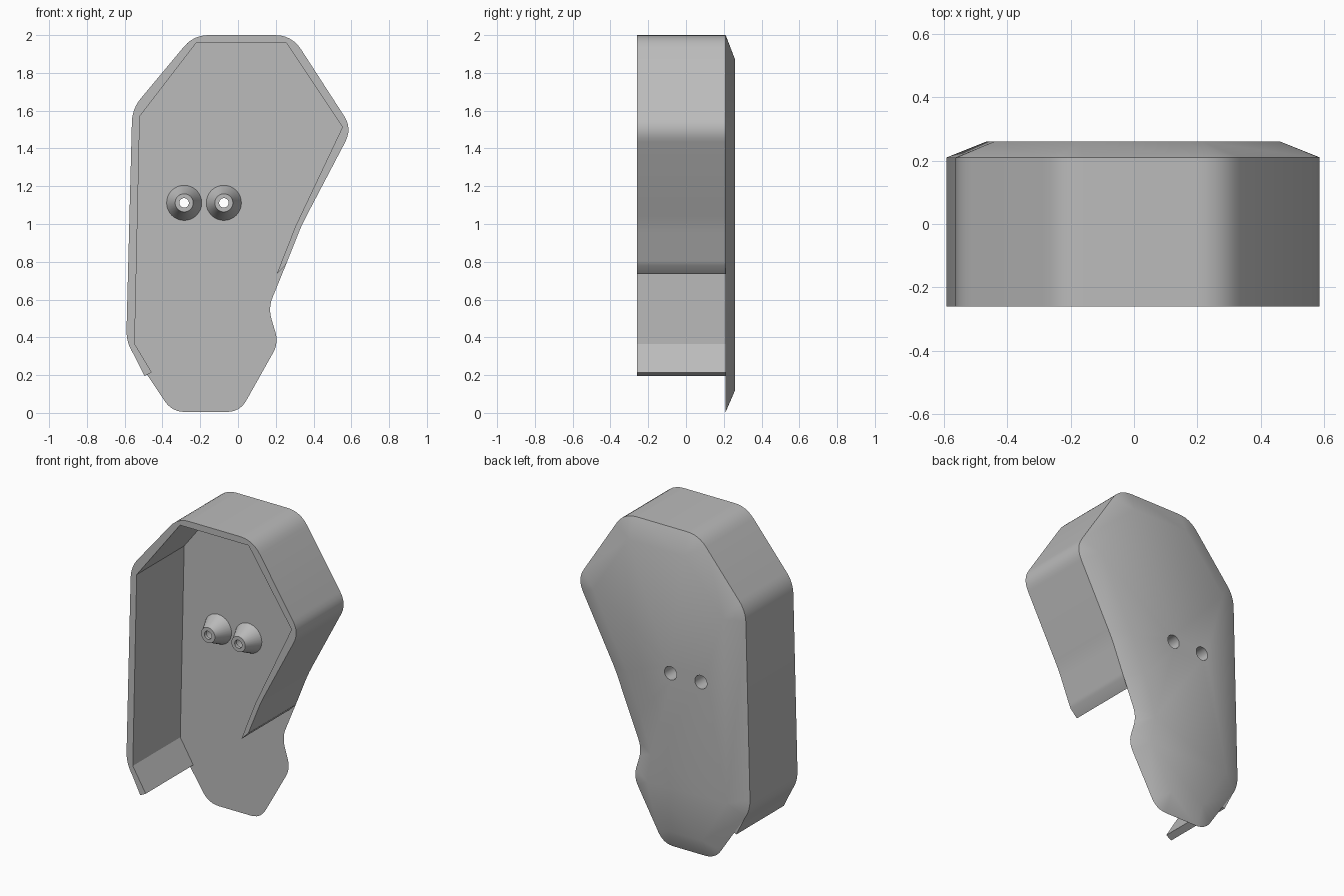
import bpy, bmesh, math
from mathutils import Vector

if "Cube" in bpy.data.objects:
    bpy.data.objects.remove(bpy.data.objects["Cube"])

grey = bpy.data.materials.new("plain_grey")
grey.use_nodes = True
grey.diffuse_color = (0.5, 0.5, 0.5, 1)
grey.node_tree.nodes["Principled BSDF"].inputs["Base Color"].default_value = (0.5, 0.5, 0.5, 1)

FRONT, SEAM, BACK = -0.26, 0.21, 0.26
HOLES = [(-0.285, 1.112), (-0.075, 1.112)]
SIDES = 32


def finish(name, bm):
    bmesh.ops.recalc_face_normals(bm, faces=bm.faces[:])
    mesh = bpy.data.meshes.new(name)
    bm.to_mesh(mesh)
    bm.free()
    mesh.materials.append(grey)
    obj = bpy.data.objects.new(name, mesh)
    bpy.context.collection.objects.link(obj)
    bpy.ops.object.select_all(action='DESELECT')
    obj.select_set(True)
    bpy.context.view_layer.objects.active = obj
    bpy.ops.object.shade_smooth_by_angle(angle=math.radians(30))
    return obj


def rounded(prev, corner, nxt, radius, steps=6):
    """Points of a curved corner in the x, z plane."""
    p, c, n = Vector(prev), Vector(corner), Vector(nxt)
    if radius == 0:
        return [c]
    a = c + (p - c).normalized() * radius
    b = c + (n - c).normalized() * radius
    ts = [i / steps for i in range(steps + 1)]
    return [a * (1 - t) ** 2 + c * 2 * t * (1 - t) + b * t * t for t in ts]


def circle(center, radius):
    return [Vector((center[0] + radius * math.cos(2 * math.pi * i / SIDES),
                    center[1] + radius * math.sin(2 * math.pi * i / SIDES)))
            for i in range(SIDES)]


def ring(bm, points, y):
    return [bm.verts.new((p[0], y, p[1])) for p in points]


def loop_edges(bm, verts):
    return [bm.edges.get((a, b)) or bm.edges.new((a, b))
            for a, b in zip(verts, verts[1:] + verts[:1])]


def bridge(bm, a, b):
    for i in range(len(a)):
        j = (i + 1) % len(a)
        bm.faces.new((a[i], a[j], b[j], b[i]))


# Outline corners: outer position, bevelled inner position, corner radius
corners = [
    ((-0.35, 0.005), (-0.29, 0.12), 0.07),
    ((0.01, 0.005), (-0.06, 0.12), 0.07),
    ((0.215, 0.37), (0.09, 0.39), 0.06),
    ((0.16, 0.555), (0.06, 0.57), 0.06),
    ((0.26, 0.80), (0.14, 0.82), 0.035),
    ((0.34, 1.0), (0.23, 1.04), 0.05),
    ((0.605, 1.505), (0.46, 1.495), 0.08),
    ((0.285, 2.0), (0.215, 1.87), 0.09),
    ((-0.235, 2.0), (-0.17, 1.87), 0.08),
    ((-0.56, 1.61), (-0.44, 1.55), 0.07),
    ((-0.592, 0.37), (-0.465, 0.40), 0.07),
]
count = len(corners)
arcs = [rounded(corners[i - 1][0], corners[i][0], corners[(i + 1) % count][0], corners[i][2])
        for i in range(count)]

# Back plate: flat inside, bevelled outside, pierced by two holes
bm = bmesh.new()
rim_arcs = [ring(bm, arc, SEAM) for arc in arcs]
inset = ring(bm, [c[1] for c in corners], BACK)
for i in range(count):
    arc, nxt = rim_arcs[i], rim_arcs[(i + 1) % count]
    for a, b in zip(arc, arc[1:]):
        bm.faces.new((a, b, inset[i]))
    bm.faces.new((arc[-1], nxt[0], inset[(i + 1) % count], inset[i]))
rim = [v for arc in rim_arcs for v in arc]
inner_edges, outer_edges = loop_edges(bm, rim), loop_edges(bm, inset)
for h in HOLES:
    near, far = ring(bm, circle(h, 0.042), SEAM), ring(bm, circle(h, 0.042), BACK)
    inner_edges += loop_edges(bm, near)
    outer_edges += loop_edges(bm, far)
    bridge(bm, near, far)
for edges, normal in ((inner_edges, (0, -1, 0)), (outer_edges, (0, 1, 0))):
    bmesh.ops.triangle_fill(bm, edges=edges, use_beauty=True, normal=normal)
finish("back_plate", bm)

# Side wall: open at the bottom, ending in a tapered tip on the left
outer = [Vector((0.205, 0.735)), Vector((0.25, 0.78))]
for arc in arcs[4:]:
    outer += arc[3:] if arc is arcs[4] else arc
outer.append(Vector((-0.495, 0.195)))
inner = [(-0.457, 0.215), (-0.547, 0.365), (-0.52, 1.57), (-0.22, 1.96),
         (0.255, 1.96), (0.553, 1.513), (0.305, 0.99)]
outline = outer + [Vector(p) for p in inner]
bm = bmesh.new()
front, rear = ring(bm, outline, FRONT), ring(bm, outline, SEAM)
bridge(bm, front, rear)
for verts in (front, rear):
    bmesh.ops.triangle_fill(bm, edges=loop_edges(bm, verts), use_beauty=True)
finish("side_wall", bm)

# Screw bosses: hollow cones with a narrow bore at the tip
profile = [(0.042, SEAM), (0.093, SEAM), (0.052, 0.125), (0.048, 0.11),
           (0.025, 0.11), (0.025, 0.13), (0.042, 0.14)]
for name, h in zip(("right_boss", "left_boss"), HOLES):
    bm = bmesh.new()
    rings = [ring(bm, circle(h, r), y) for r, y in profile]
    for a, b in zip(rings, rings[1:] + rings[:1]):
        bridge(bm, a, b)
    finish(name, bm)
